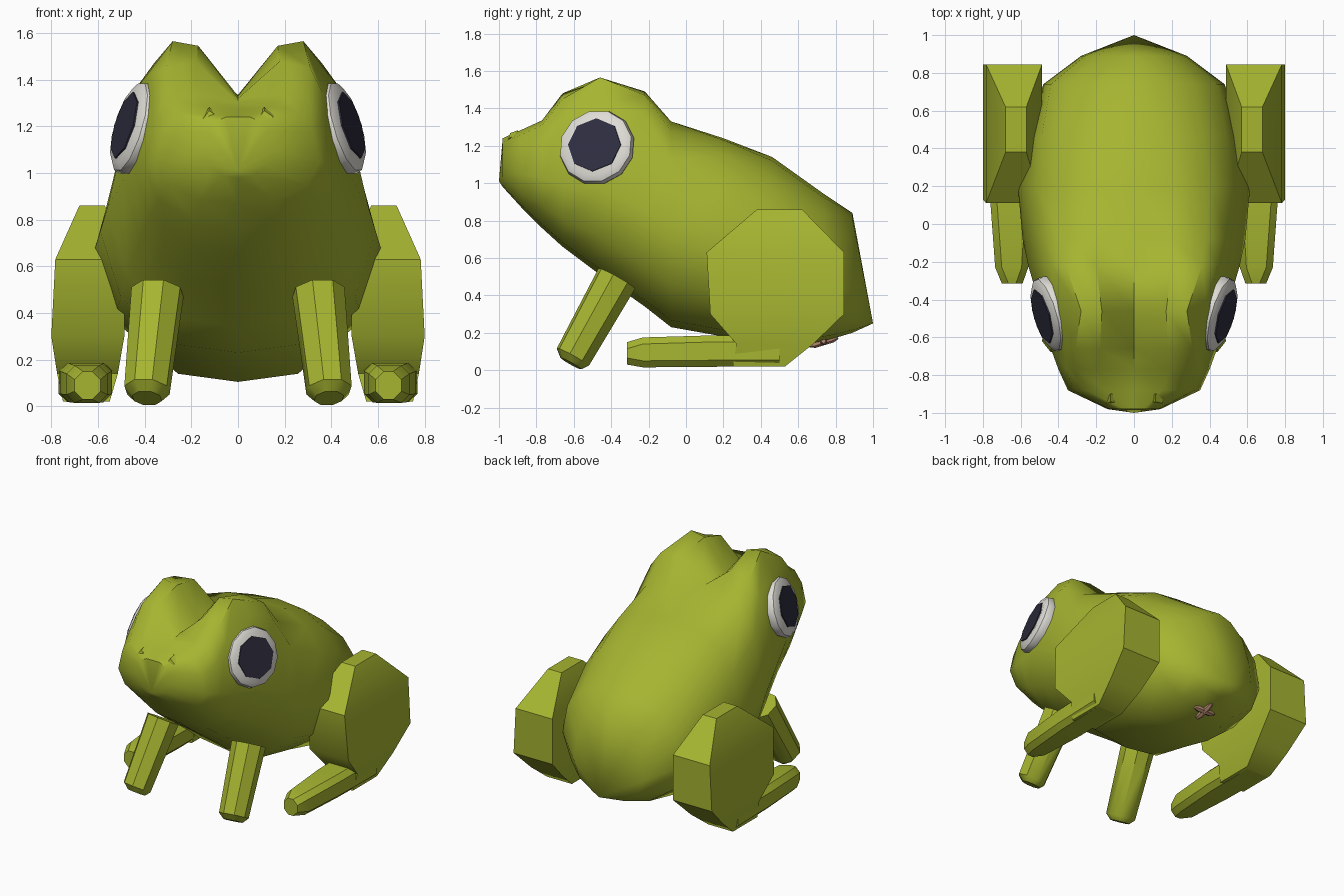
import bpy, bmesh, math
from mathutils import Vector, Matrix

cube = bpy.data.objects.get("Cube")
if cube:
    bpy.data.objects.remove(cube, do_unlink=True)


def material(name, rgb):
    m = bpy.data.materials.new(name)
    m.use_nodes = True
    m.diffuse_color = (*rgb, 1)
    bsdf = next(n for n in m.node_tree.nodes if n.type == 'BSDF_PRINCIPLED')
    bsdf.inputs["Base Color"].default_value = (*rgb, 1)
    return m


GREEN = material("frog green", (0.38, 0.46, 0.03))
WHITE = material("eye white", (0.74, 0.72, 0.67))
DARK = material("pupil dark", (0.027, 0.026, 0.05))
BROWN = material("pink brown", (0.46, 0.25, 0.16))


def finish(name, bm, mat, angle=40):
    bmesh.ops.recalc_face_normals(bm, faces=bm.faces[:])
    me = bpy.data.meshes.new(name)
    bm.to_mesh(me)
    bm.free()
    me.materials.append(mat)
    ob = bpy.data.objects.new(name, me)
    bpy.context.collection.objects.link(ob)
    bpy.ops.object.select_all(action='DESELECT')
    ob.select_set(True)
    bpy.context.view_layer.objects.active = ob
    bpy.ops.object.shade_smooth_by_angle(angle=math.radians(angle))
    return ob


def loft(name, rings, mat, tips=(None, None), angle=40):
    """Skin closed rings of points; each end gets a flat cap or a fan to a tip."""
    bm = bmesh.new()
    vs = [[bm.verts.new(p) for p in r] for r in rings]
    n = len(vs[0])
    for a, b in zip(vs, vs[1:]):
        for i in range(n):
            j = (i + 1) % n
            bm.faces.new((a[i], a[j], b[j], b[i]))
    for ring, tip in ((vs[0], tips[0]), (vs[-1], tips[1])):
        if tip is None:
            bm.faces.new(ring)
        else:
            t = bm.verts.new(tip)
            for i in range(n):
                bm.faces.new((ring[i], ring[(i + 1) % n], t))
    return finish(name, bm, mat, angle)


def tube(name, stations, mat, normal, n=8, phase=0.5):
    """Round rings (centre, radius) square to one axis direction."""
    q = Vector(normal).to_track_quat('Z', 'Y')
    rings = []
    for c, r in stations:
        angs = [2 * math.pi * (i + phase) / n for i in range(n)]
        rings.append([Vector(c) + q @ Vector((r * math.cos(a), r * math.sin(a), 0)) for a in angs])
    return loft(name, rings, mat)


# Body: y, bottom z, half width, z of widest point, three upper points, centre top z
SECTIONS = [
    (-.98, .98, .14, 1.10, (.13, 1.18), (.10, 1.22), (.05, 1.24), 1.24),
    (-.88, .87, .35, 1.05, (.32, 1.18), (.26, 1.26), (.15, 1.285), 1.27),
    (-.77, .76, .40, 1.03, (.36, 1.23), (.31, 1.31), (.19, 1.335), 1.30),
    (-.66, .66, .44, 1.00, (.365, 1.34), (.31, 1.45), (.18, 1.48), 1.32),
    (-.46, .51, .49, .97, (.39, 1.42), (.28, 1.565), (.17, 1.545), 1.33),
    (-.22, .34, .56, .85, (.44, 1.36), (.36, 1.47), (.20, 1.49), 1.335),
    (-.08, .23, .59, .75, (.49, 1.12), (.38, 1.28), (.20, 1.33), 1.33),
    (.20, .18, .615, .67, (.52, .98), (.40, 1.15), (.22, 1.23), 1.24),
    (.46, .105, .57, .60, (.49, .88), (.37, 1.03), (.20, 1.12), 1.14),
    (.74, .155, .48, .50, (.44, .70), (.33, .84), (.17, .92), .94),
    (.89, .20, .28, .40, (.26, .56), (.20, .72), (.10, .81), .84),
]
rings = []
for y, zb, w, zw, p4, p5, p6, zt in SECTIONS:
    h = zw - zb
    half = [(.45 * w, zb + .07 * h), (.85 * w, zb + .45 * h), (w, zw), p4, p5, p6]
    loop = [(0, zb)] + half + [(0, zt)] + [(-x, z) for x, z in reversed(half)]
    rings.append([(x, y, z) for x, z in loop])
loft("body", rings, GREEN, ((0, -1, 1.01), (0, 1, .25)), 45)

for s, side in ((1, "left"), (-1, "right")):
    # Front leg with a chamfered foot
    top, foot = Vector((.345 * s, -.37, .49)), Vector((.39 * s, -.605, .07))
    axis = (foot - top).normalized()
    tube(side + "_front_leg", [(top, .115), (foot, .10), (foot + Vector((0, -.01, -.035)), .065)],
         GREEN, axis)

    # Thigh: stacked rectangles z, y range, x range
    thigh = [(.02, .25, .53, .55, .75), (.14, .27, .68, .515, .775), (.30, .13, .845, .487, .80),
             (.63, .11, .845, .487, .783), (.86, .38, .62, .57, .68)]
    loft(side + "_thigh", [[(s * x0, y0, z), (s * x1, y0, z), (s * x1, y1, z), (s * x0, y1, z)]
                           for z, y0, y1, x0, x1 in thigh], GREEN)

    # Hind foot: chamfered box sections y, x range, z range
    rings = []
    for y, x0, x1, z0, z1 in [(.5, .54, .77, .02, .19), (.11, .54, .76, .018, .185),
                              (-.23, .56, .735, .015, .175), (-.315, .59, .70, .03, .15)]:
        c = .035
        oct_ = [(x0 + c, z0), (x1 - c, z0), (x1, z0 + c), (x1, z1 - c),
                (x1 - c, z1), (x0 + c, z1), (x0, z1 - c), (x0, z0 + c)]
        rings.append([(s * x, y, z) for x, z in oct_])
    loft(side + "_hind_foot", rings, GREEN)

    # Eye: rounded disc with an octagonal pupil plate
    n = Vector((s, -.29, .30)).normalized()
    c = Vector((.437 * s, -.475, 1.19))
    tube(side + "_eye", [(c - n * .05, .19), (c, .208), (c + n * .03, .20), (c + n * .05, .17)],
         WHITE, n, 12)
    tube(side + "_pupil", [(c + n * .049, .147), (c + n * .057, .147)], DARK, n, 8, 0)

    # Nostril: small diamond
    tube(side + "_nostril", [((.118 * s, -.95, 1.235), .034), ((.118 * s, -.91, 1.25), .034),
                             ((.118 * s, -.89, 1.25), .012)], GREEN, (0, -1, .3), 4, .1)

# Crossed bars under the rear
for name, d in (("long", Vector((0, 1, .3))), ("cross", Vector((1, 0, 0)))):
    d.normalize()
    c = Vector((0, .735, .155))
    tube("underside_" + name + "_bar", [(c - d * .08, .012), (c - d * .05, .022),
                                        (c + d * .05, .022), (c + d * .08, .012)], BROWN, d, 6)
